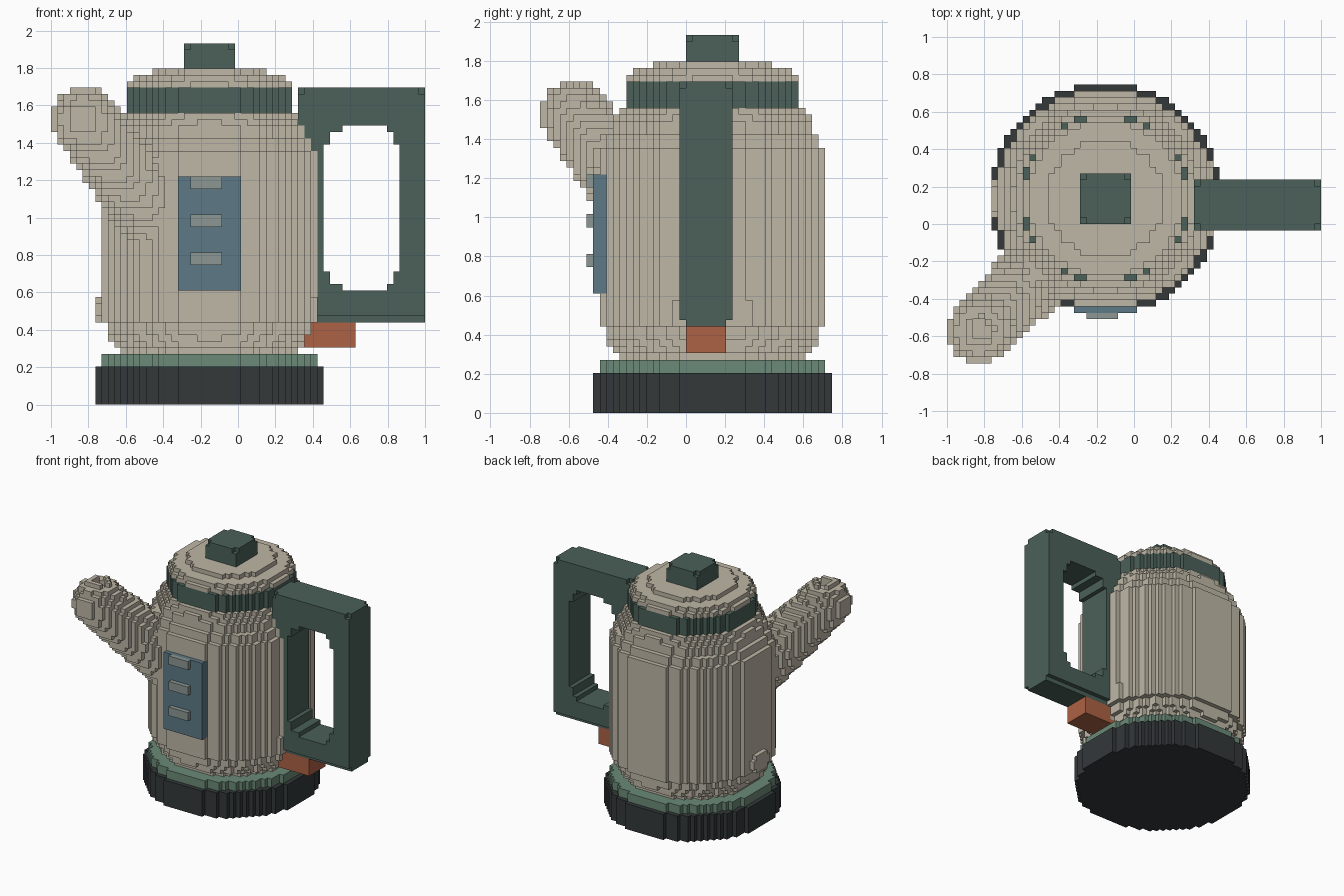
import bpy, bmesh, math
from mathutils import Vector

old = bpy.data.objects.get("Cube")
if old:
    bpy.data.objects.remove(old, do_unlink=True)

S = 2 / 59                      # edge length of one block
NX, NY = 59, 44                 # block grid size across x and y
CX, CY = 25, 26                 # kettle axis in blocks


def material(name, rgb):
    m = bpy.data.materials.new(name)
    m.use_nodes = True
    m.diffuse_color = (*rgb, 1)
    m.node_tree.nodes["Principled BSDF"].inputs["Base Color"].default_value = (*rgb, 1)
    return m


cream = material("warm cream", (0.52, 0.475, 0.385))
green = material("dark green", (0.069, 0.119, 0.098))
sage = material("sage green", (0.147, 0.254, 0.188))
blue = material("slate blue", (0.109, 0.195, 0.240))
grey = material("button grey", (0.262, 0.310, 0.290))
black = material("charcoal", (0.033, 0.040, 0.042))
orange = material("burnt orange", (0.413, 0.122, 0.058))

owner = {}                      # block -> part name, so parts never overlap
parts = {}                      # part name -> material


def add(name, mat, blocks):
    parts[name] = mat
    for b in blocks:
        owner.setdefault(b, name)


def box(x0, x1, y0, y1, z0, z1):
    return {(x, y, z) for x in range(x0, x1) for y in range(y0, y1) for z in range(z0, z1)}


def disk(r, z0, z1):
    return {(x, y, z) for (x, y, z) in box(0, NX, 0, NY, z0, z1)
            if math.hypot(x + .5 - CX, y + .5 - CY) < r}


def no_corners(blocks, sides=3):
    """Drop blocks that sit on the given number of outer sides."""
    lo = [min(b[i] for b in blocks) for i in range(3)]
    hi = [max(b[i] for b in blocks) for i in range(3)]
    return {b for b in blocks if sum(b[i] in (lo[i], hi[i]) for i in range(3)) < sides}


def cone(a, b, ra, rb):
    """Blocks inside a round-ended tapering tube from a to b."""
    a, b = Vector(a), Vector(b)
    d = b - a
    out = set()
    for v in box(0, NX, 0, NY, 8, 57):
        p = Vector(v) + Vector((.5, .5, .5))
        t = max(0, min(1, (p - a).dot(d) / d.length_squared))
        if (p - a - d * t).length < ra + (rb - ra) * t:
            out.add(v)
    return out


# Control panel with three buttons on the front
add("control_panel", blue, box(20, 30, 8, 10, 18, 36))
for i, z in enumerate((22, 28, 34)):
    add(f"button_{i + 1}", grey, box(22, 27, 7, 8, z, z + 2))

# Base and trim ring
add("base", black, disk(18.25, 0, 6))
add("base_ring", sage, disk(17.25, 6, 8))

# Body: (radius, first layer, end layer)
body = set()
for r, z0, z1 in ((14.3, 8, 9), (15.2, 9, 10), (15.7, 10, 11), (16.3, 11, 13),
                  (17.3, 13, 40), (16.4, 40, 42), (15.5, 42, 44),
                  (14.7, 44, 45), (14.1, 45, 46)):
    body |= disk(r, z0, z1)
body |= no_corners(box(7, 9, 23, 29, 13, 17), 3) | box(41, 42, 20, 32, 13, 17)
add("body", cream, body)

# Lid with band and knob
add("lid_band", green, disk(13.3, 46, 50))
add("lid", cream, disk(12.95, 50, 51) | disk(12.2, 51, 52) | disk(9.3, 52, 53))
knob = box(21, 29, 22, 30, 53, 57)
add("lid_knob", green, {b for b in knob if b[2] < 56} | {b for b in no_corners(knob) if b[2] == 56})

# Spout, leaning out diagonally, with a dimple at the tip
tip = (5.15, 5.15, 44.9)
spout = cone((17.5, 17.5, 28.5), tip, 6.2, 5.2)
spout = {b for b in spout
         if b[2] < 48 or math.hypot(b[0] + .5 - tip[0], b[1] + .5 - tip[1]) > 1.6}
add("spout", cream, spout)

# Handle loop with a stepped opening
hole = box(43, 55, 21, 29, 21, 41) | box(44, 54, 21, 29, 19, 43) | box(46, 53, 21, 29, 18, 44)
handle = no_corners(box(39, 59, 21, 29, 13, 50))
handle = {b for b in handle if not (b[2] == 13 and b[1] in (21, 28))}
add("handle", green, handle - hole)

# Switch below the handle
add("switch", orange, box(40, 48, 22, 28, 9, 13))

# Block faces: outward direction and the four corners, counter-clockwise
SIDES = []
for axis in range(3):
    u, v = (axis + 1) % 3, (axis + 2) % 3
    for sign in (0, 1):
        ring = [(0, 0), (1, 0), (1, 1), (0, 1)]
        corners = []
        for p, q in (ring if sign else ring[::-1]):
            c = [0, 0, 0]
            c[axis], c[u], c[v] = sign, p, q
            corners.append(tuple(c))
        n = [0, 0, 0]
        n[axis] = 2 * sign - 1
        SIDES.append((tuple(n), corners))

# Turn each part's exposed block faces into a mesh
for name, mat in parts.items():
    bm = bmesh.new()
    verts = {}
    for b in [k for k, o in owner.items() if o == name]:
        for n, corners in SIDES:
            if tuple(b[i] + n[i] for i in range(3)) in owner:
                continue
            face = []
            for c in corners:
                k = tuple(b[i] + c[i] for i in range(3))
                if k not in verts:
                    verts[k] = bm.verts.new(((k[0] - NX / 2) * S, (k[1] - NY / 2) * S, k[2] * S))
                face.append(verts[k])
            bm.faces.new(face)
    mesh = bpy.data.meshes.new(name)
    bm.to_mesh(mesh)
    bm.free()
    mesh.materials.append(mat)
    bpy.context.collection.objects.link(bpy.data.objects.new(name, mesh))
